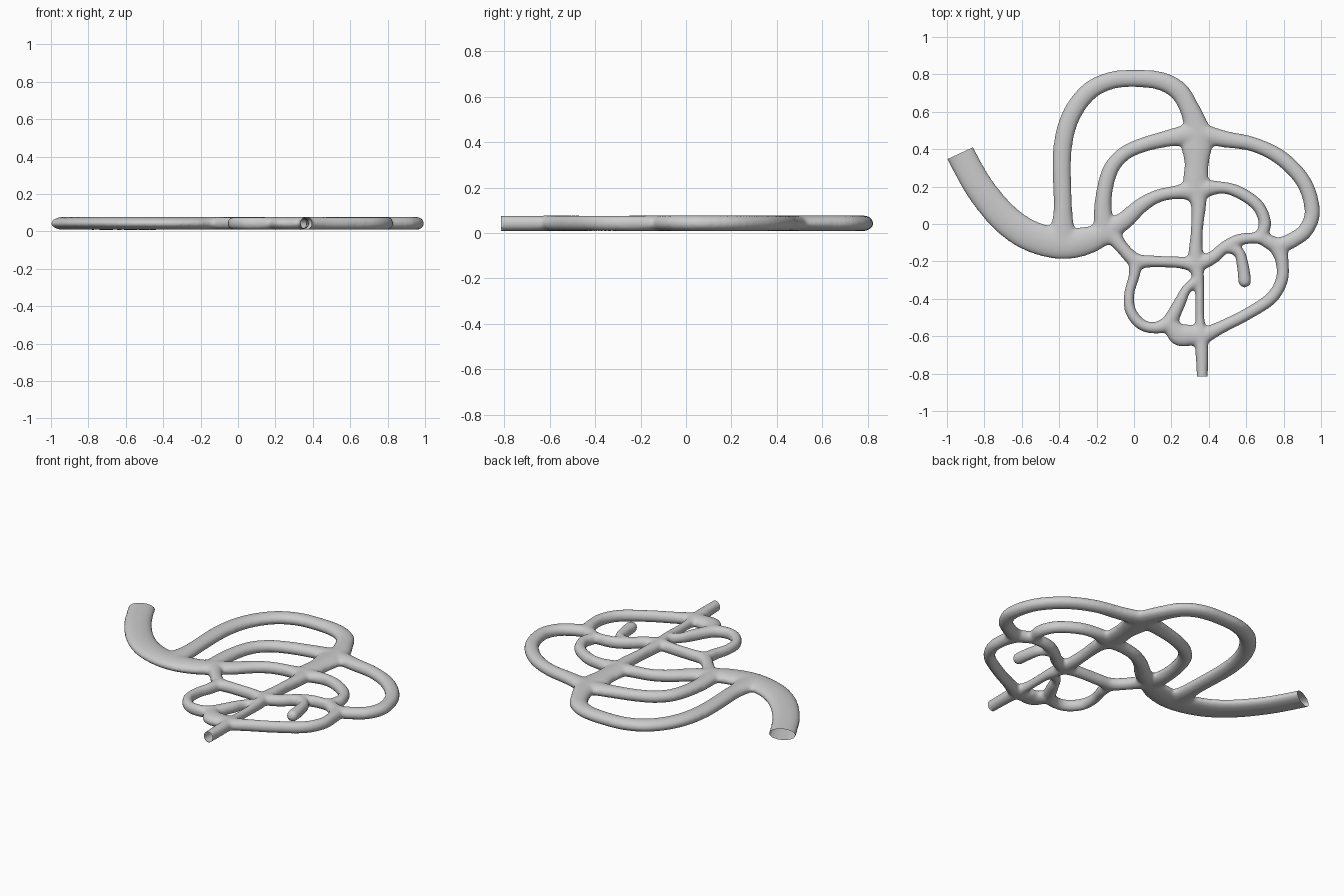
import bpy, bmesh, math
from mathutils import Vector, Matrix

if "Cube" in bpy.data.objects:
    bpy.data.objects.remove(bpy.data.objects["Cube"])

ZC, HZ, SIDES = 0.043, 0.035, 16
bm = bmesh.new()


def spline(pts, steps=8):
    """Catmull-Rom through (x, y, half width) points."""
    p = [Vector(q) for q in pts]
    p = [2 * p[0] - p[1]] + p + [2 * p[-1] - p[-2]]
    out = []
    for a, b, c, d in zip(p, p[1:], p[2:], p[3:]):
        for i in range(steps):
            t = i / steps
            out.append(0.5 * (2 * b + (c - a) * t + (2 * a - 5 * b + 4 * c - d) * t * t
                              + (3 * b - a - 3 * c + d) * t ** 3))
    return out + [p[-2]]


def tube(*pts):
    """Flattened tube with rounded ends along a planar path."""
    path = spline(pts)
    rings = []
    for i, q in enumerate(path):
        d = path[min(i + 1, len(path) - 1)] - path[max(i - 1, 0)]
        n = Vector((-d.y, d.x)).normalized()
        hz = min(HZ, q.z * 1.15)
        ring = []
        for k in range(SIDES):
            a = 2 * math.pi * k / SIDES
            w = q.z * math.cos(a)
            ring.append(bm.verts.new((q.x + n.x * w, q.y + n.y * w, ZC + hz * math.sin(a))))
        rings.append(ring)
    for r, s in zip(rings, rings[1:]):
        for k in range(SIDES):
            j = (k + 1) % SIDES
            bm.faces.new((r[k], r[j], s[j], s[k]))
    bm.faces.new(rings[0][::-1])
    bm.faces.new(rings[-1])
    for q in (path[0], path[-1]):
        hz = min(HZ, q.z * 1.15)
        m = Matrix.Translation((q.x, q.y, ZC)) @ Matrix.Diagonal((q.z, q.z, hz, 1))
        bmesh.ops.create_uvsphere(bm, u_segments=16, v_segments=10, radius=1, matrix=m)


# wide inlet
tube((-.97, .46, .078), (-.93, .38, .078), (-.83, .20, .08), (-.70, .04, .083), (-.56, -.06, .085),
     (-.39, -.105, .085), (-.24, -.085, .075), (-.13, -.03, .055))
# big upper left loop
tube((-.385, -.08, .09), (-.382, 0, .062), (-.38, .1, .05), (-.385, .37, .051), (-.345, .56, .051),
     (-.25, .70, .05), (-.13, .765, .048), (0, .778, .047), (.14, .765, .05), (.24, .71, .053),
     (.30, .61, .055), (.34, .5, .07))
# second left loop
tube((-.16, -.06, .06), (-.165, .12, .046), (-.13, .28, .043), (-.06, .37, .04), (.04, .42, .04),
     (.17, .455, .045), (.3, .48, .06))
# outer right loop
tube((.33, .49, .06), (.48, .455, .046), (.64, .425, .04), (.79, .35, .042), (.91, .22, .042),
     (.953, .07, .042), (.92, -.03, .042), (.85, -.085, .042), (.77, -.12, .045))
# central stem and outlet
tube((.335, .5, .075), (.335, .42, .085), (.335, .32, .066), (.33, .2, .07), (.345, .1, .042),
     (.335, -.05, .033), (.33, -.2, .042), (.35, -.33, .027), (.352, -.5, .025), (.362, -.64, .036),
     (.365, -.8, .031), (.365, -.87, .031))
# inner left arch
tube((-.13, -.03, .055), (-.05, .02, .05), (.04, .1, .042), (.13, .15, .036), (.23, .17, .038), (.33, .18, .06))
# inner right arch
tube((.33, .18, .06), (.46, .195, .034), (.56, .17, .034), (.66, .1, .034), (.70, .01, .034),
     (.69, -.07, .036), (.77, -.12, .045))
# cross link
tube((-.13, -.04, .05), (-.06, -.13, .036), (.01, -.195, .04), (.1, -.2, .032), (.24, -.205, .032), (.33, -.22, .042))
# lower left loop
tube((.01, -.2, .04), (0, -.28, .03), (-.025, -.37, .028), (-.02, -.46, .03), (.03, -.53, .031),
     (.10, -.555, .031), (.18, -.53, .04), (.24, -.43, .034), (.28, -.35, .027), (.34, -.30, .03))
# swollen junction above the outlet
tube((.19, -.53, .04), (.24, -.59, .06), (.30, -.595, .058), (.36, -.60, .045))
# right link and blind hook
tube((.33, -.22, .042), (.42, -.18, .036), (.49, -.12, .032), (.56, -.085, .032), (.64, -.075, .03), (.70, -.08, .034))
tube((.49, -.12, .032), (.56, -.15, .03), (.583, -.23, .033), (.592, -.305, .036))
# lower right return
tube((.77, -.12, .05), (.792, -.2, .036), (.79, -.3, .034), (.73, -.4, .034), (.59, -.49, .033),
     (.47, -.55, .035), (.37, -.6, .045))

# fuse into one smooth skin
raw = bpy.data.meshes.new("raw")
bm.to_mesh(raw)
bm.free()
tmp = bpy.data.objects.new("raw_tubes", raw)
bpy.context.collection.objects.link(tmp)
rm = tmp.modifiers.new("Fuse", 'REMESH')
rm.mode, rm.voxel_size = 'VOXEL', 0.01
sm = tmp.modifiers.new("Soften", 'SMOOTH')
sm.factor, sm.iterations = 0.5, 8
mesh = bpy.data.meshes.new_from_object(tmp.evaluated_get(bpy.context.evaluated_depsgraph_get()))
bpy.data.objects.remove(tmp)

# slice both pipe ends open
bm = bmesh.new()
bm.from_mesh(mesh)
for co, no, test in (((-.93, .378, 0), (-.42, .91, 0), lambda c: c.x < -.6),
                     ((0, -.815, 0), (0, -1, 0), lambda c: c.y < -.7)):
    faces = [f for f in bm.faces if test(f.calc_center_median())]
    geom = faces + list({e for f in faces for e in f.edges}) + list({v for f in faces for v in f.verts})
    bmesh.ops.bisect_plane(bm, geom=geom, plane_co=co, plane_no=no, clear_outer=True)
bm.to_mesh(mesh)
bm.free()
for p in mesh.polygons:
    p.use_smooth = True
mesh.name = "pipe_network"
obj = bpy.data.objects.new("pipe_network", mesh)
bpy.context.collection.objects.link(obj)
